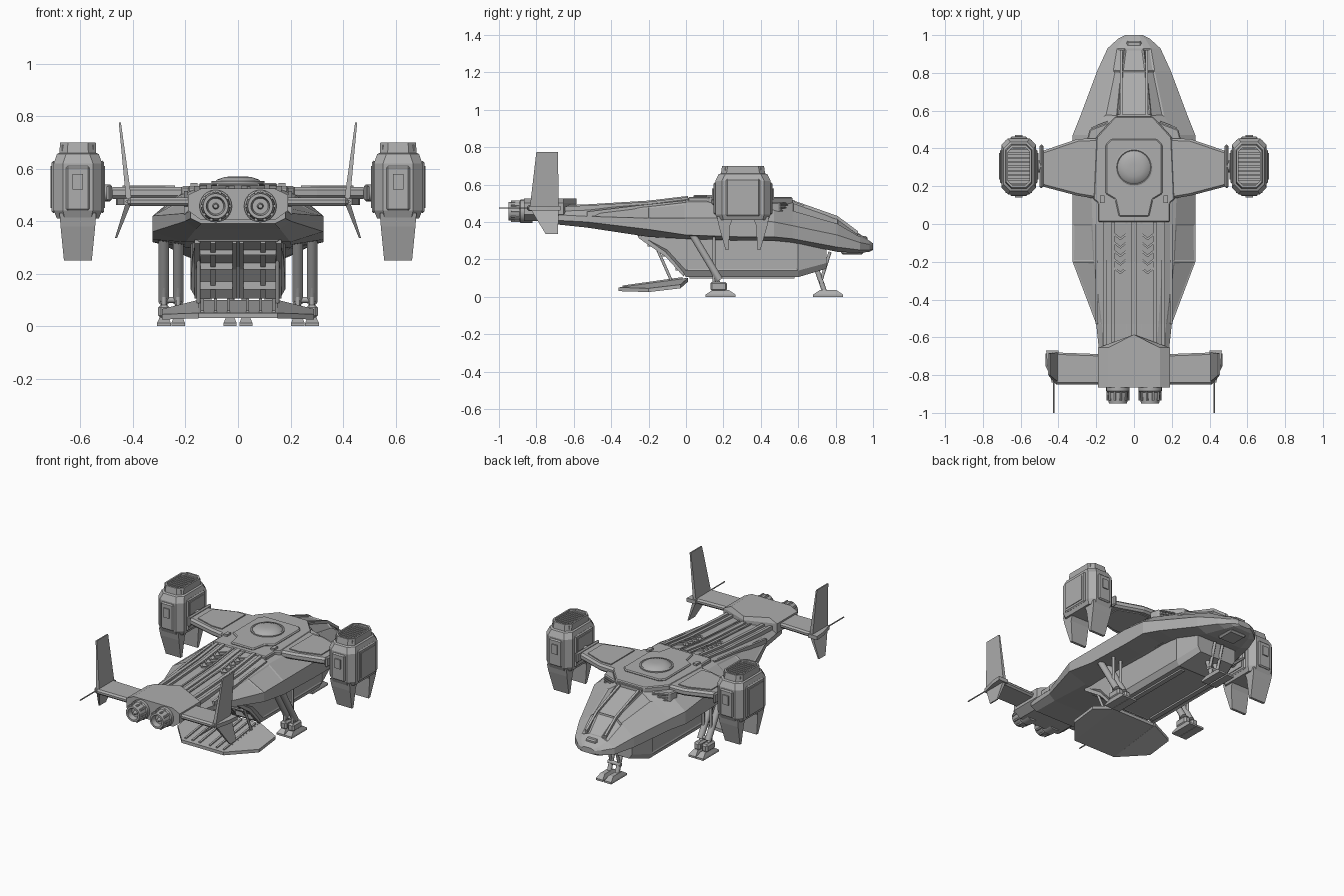
import bpy, bmesh, math
from mathutils import Vector

if "Cube" in bpy.data.objects:
    bpy.data.objects.remove(bpy.data.objects["Cube"])

GREY = (0.42, 0.42, 0.42, 1)
mat = bpy.data.materials.new("hull_grey")
mat.use_nodes = True
mat.diffuse_color = GREY
mat.node_tree.nodes["Principled BSDF"].inputs["Base Color"].default_value = GREY


def finish(name, bm, mirror=False, bevel=0, smooth=False):
    bmesh.ops.recalc_face_normals(bm, faces=bm.faces)
    mesh = bpy.data.meshes.new(name)
    bm.to_mesh(mesh)
    bm.free()
    mesh.materials.append(mat)
    ob = bpy.data.objects.new(name, mesh)
    bpy.context.collection.objects.link(ob)
    if bevel:
        mod = ob.modifiers.new("edge_bevel", "BEVEL")
        mod.width, mod.segments, mod.limit_method = bevel, 1, "ANGLE"
    if mirror:
        ob.modifiers.new("mirror", "MIRROR").use_mirror_merge = False
    if smooth:
        bpy.context.view_layer.objects.active = ob
        ob.select_set(True)
        bpy.ops.object.shade_smooth_by_angle(angle=math.radians(40))
        ob.select_set(False)
    return ob


def loft(name, rings, insets=(), **kw):
    """Skin closed rings; insets lists (ring, side, depth) panels to recess."""
    bm = bmesh.new()
    vs = [[bm.verts.new(p) for p in ring] for ring in rings]
    n = len(rings[0])
    panel = {}
    for i in range(len(vs) - 1):
        for j in range(n):
            k = (j + 1) % n
            panel[i, j] = bm.faces.new((vs[i][j], vs[i][k], vs[i + 1][k], vs[i + 1][j]))
    bm.faces.new(vs[0])
    bm.faces.new(vs[-1])
    bmesh.ops.recalc_face_normals(bm, faces=bm.faces)
    for i, j, depth in insets:
        bmesh.ops.inset_individual(bm, faces=[panel[i, j]], thickness=0.012, depth=-depth)
    return finish(name, bm, **kw)


def rect(cx, cy, z, hx, hy, cut=0):
    """Horizontal rectangle ring, with cut corners if asked."""
    if not cut:
        return [(cx + a * hx, cy + b * hy, z) for a, b in ((-1, -1), (1, -1), (1, 1), (-1, 1))]
    ring = []
    for a, b in ((-1, -1), (1, -1), (1, 1), (-1, 1)):
        pair = [(cx + a * hx, cy + b * (hy - cut), z), (cx + a * (hx - cut), cy + b * hy, z)]
        ring += pair if a * b > 0 else pair[::-1]
    return ring


def box(name, x, y, z, **kw):
    return loft(name, [rect(sum(x) / 2, sum(y) / 2, h, (x[1] - x[0]) / 2, (y[1] - y[0]) / 2)
                       for h in z], **kw)


def plan(name, pts, z0, z1, **kw):
    """Extrude a plan outline upward."""
    return loft(name, [[(x, y, z) for x, y in pts] for z in (z0, z1)], **kw)


def both(half):
    return half + [(-x, y) for x, y in reversed(half)]


def lathe(name, start, end, profile, sides=24, **kw):
    """Turn (radius, fraction along axis) points around the line start-end."""
    a, d = Vector(start), Vector(end) - Vector(start)
    q = d.to_track_quat("Z", "Y")
    rings = [[a + d * t + q @ Vector((r * math.cos(u), r * math.sin(u), 0))
              for u in (math.tau * k / sides for k in range(sides))] for r, t in profile]
    return loft(name, rings, smooth=sides > 8, **kw)


def rod(name, start, end, r, sides=10, **kw):
    return lathe(name, start, end, [(r, 0), (r, 1)], sides, **kw)


def bar(name, x0, x1, ends, h, **kw):
    """Bar along y; ends are (y, z of top)."""
    return loft(name, [[(x0, y, z - h), (x1, y, z - h), (x1, y, z), (x0, y, z)] for y, z in ends], **kw)


# Upper hull: y, top half width and height, shoulder, waist width, waist top and base, belly
SECTIONS = [
    (-.72, .11, .47, .15, .46, .18, .44, .41, .14, .39),
    (-.53, .13, .48, .17, .46, .2, .43, .4, .16, .37),
    (-.2, .15, .5, .21, .48, .325, .42, .36, .2, .32),
    (.0, .15, .525, .22, .5, .325, .42, .33, .2, .31),
    (.3, .15, .53, .23, .5, .325, .42, .32, .2, .3),
    (.47, .12, .53, .22, .48, .325, .4, .32, .19, .3),
    (.57, .09, .51, .16, .46, .285, .38, .31, .18, .29),
    (.81, .065, .425, .11, .39, .195, .33, .265, .13, .24),
    (.93, .05, .335, .09, .32, .14, .29, .25, .09, .235),
    (.98, .035, .3, .06, .295, .085, .28, .25, .06, .24),
    (1.0, .025, .285, .035, .28, .045, .275, .255, .03, .25),
]
rings = []
for y, xt, zt, xs, zs, xw, zu, zl, xb, zb in SECTIONS:
    half = [(xt, zt), (xs, zs), (xw, zu), (xw, zl), (xb, zb)]
    rings.append([(x, y, z) for x, z in both(half)])
canopy = [(i, j, .006) for i in (6, 7) for j in (0, 8, 9)]
flanks = [(i, j, .003) for i in (1, 2) for j in (1, 7)]
loft("upper_hull", rings, canopy + flanks)

# Lower cabin with sloping tail door
cabin = []
for y, w, top, mid, wb, low in ((-.26, .16, .34, .335, .15, .325), (-.1, .175, .36, .25, .16, .225),
                                (0, .18, .36, .14, .16, .105), (.6, .18, .34, .14, .16, .105),
                                (.75, .14, .3, .18, .12, .15)):
    cabin.append([(x, y, z) for x, z in both([(w, top), (w, mid), (wb, low)])])
loft("lower_cabin", cabin, [(2, 0, .004), (2, 4, .004), (2, 2, .003)])
bar("cabin_rail", .178, .19, ((0, .335), (.6, .32)), .025, mirror=True)
bar("cabin_skid", .1, .13, ((.02, .11), (.58, .11)), .012, mirror=True)

# Tail door frames and rails, laid along the slope
for x0, x1 in ((.005, .02), (.085, .105), (.145, .165)):
    bar("door_rail", x0, x1, ((-.255, .34), (-.11, .24), (-.01, .13)), .025, mirror=True)
for y, z in ((-.19, .285), (-.11, .23), (-.04, .155)):
    box("door_crossbar", (.02, .145), (y - .015, y + .01), (z - .015, z + .015), mirror=True)

# Loading ramp with drooping side flaps
bm = bmesh.new()
for pts in ([(-.15, 0, .1), (.15, 0, .1), (.15, -.36, .05), (-.15, -.36, .05)],
            [(.15, .01, .1), (.29, -.03, .065), (.29, -.2, .045), (.15, -.36, .05)],
            [(-.15, .01, .1), (-.29, -.03, .065), (-.29, -.2, .045), (-.15, -.36, .05)]):
    low = [(x, y, z - .02) for x, y, z in pts]
    a, b = [[bm.verts.new(p) for p in ring] for ring in (pts, low)]
    bm.faces.new(a)
    bm.faces.new(b)
    for j in range(4):
        bm.faces.new((a[j - 1], a[j], b[j], b[j - 1]))
finish("loading_ramp", bm)
for x in (.03, .08, .13):
    bar("ramp_tread", x, x + .012, ((-.34, .06), (-.02, .105)), .01, mirror=True)
rod("ramp_piston", (.15, -.16, .27), (.15, -.08, .09), .008, mirror=True)

# Central deck, raised plate and round hatch
plan("deck", both([(.1, .57), (.2, .46), (.215, .13), (.19, .11), (.19, .01)]), .47, .533, bevel=.006)
plan("deck_plate", both([(.12, .45), (.15, .42), (.15, .16), (.1, .13), (.08, .04)]), .53, .545, bevel=.006)
lathe("round_hatch", (0, .3, .54), (0, .3, .57),
      [(.1, 0), (.1, .4), (.092, .45), (.088, .35), (.08, .6), (.05, .95), (.02, 1)], 32)
box("deck_clamp", (.155, .18), (.11, .15), (.52, .545), mirror=True)

# Shoulder intakes with slats beside the canopy
plan("shoulder_intake", [(.13, .54), (.235, .5), (.25, .44), (.13, .44)], .42, .505, mirror=True, bevel=.006)
for k in range(4):
    h = .44 + .016 * k
    plan("intake_slat", [(.14, .545), (.225, .512), (.225, .5), (.14, .53)], h, h + .006, mirror=True)
bar("canopy_rail", .06, .075, ((.56, .52), (.81, .432), (.92, .35)), .02, mirror=True)
box("canopy_brow", (-.09, .09), (.55, .58), (.48, .518))
box("nose_sensor", (-.04, .04), (.93, .97), (.29, .325), bevel=.008)

# Spine ridges and chevron vents
for x0, x1, lift in ((0, .014, .01), (.035, .045, .006), (.1, .12, .014), (.145, .165, .008)):
    bar("spine_ridge", x0, x1, ((.01, .525 + lift), (-.2, .5 + lift), (-.53, .48 + lift), (-.66, .475 + lift)),
        .025, mirror=True)
for k in range(5):
    y, z = -.05 - .045 * k, .522 - .0056 * k
    plan("chevron_vent", [(.045, y), (.072, y - .022), (.1, y), (.1, y - .014), (.072, y - .036), (.045, y - .014)],
         z - .01, z + .006, mirror=True)
bar("side_rail", .19, .205, ((0, .515), (-.2, .495), (-.53, .455)), .03, mirror=True)

# Tail block and engines
TAIL = [(0, -.585), (.19, -.655), (.19, -.865)]
loft("tail_block", [[(x * w, y, z) for x, y in TAIL + [(-.19, -.865), (-.19, -.655)]]
                    for z, w in ((.405, .75), (.44, 1), (.5, 1), (.525, .72))])
lathe("engine", (.085, -.82, .457), (.085, -.95, .457),
      [(.062, 0), (.062, .5), (.055, .55), (.055, .65), (.048, 1), (.036, 1), (.03, .75), (.012, .75), (.008, .95)],
      mirror=True)
for k in range(10):
    u = math.tau * k / 10
    x, z = .085 + .053 * math.cos(u), .457 + .053 * math.sin(u)
    rod("engine_rib", (x, -.86, z), (x, -.935, z), .007, 6, mirror=True)

# Tail wings, bent fins and aerials
plan("tail_wing", [(.15, -.69), (.42, -.68), (.42, -.85), (.15, -.85)], .458, .49, mirror=True, bevel=.01)
loft("tail_fin", [rect(x, (a + b) / 2, z, t, (b - a) / 2) for z, a, b, x, t in
                  ((.335, -.75, -.685, .465, .004), (.475, -.835, -.68, .415, .011), (.775, -.8, -.685, .45, .004))],
     mirror=True)
plan("fin_root", [(.4, -.67), (.465, -.67), (.46, -.74), (.435, -.84), (.4, -.84)], .462, .486, mirror=True)
rod("aerial", (.425, -.78, .475), (.425, -1, .475), .004, 6, mirror=True)

# Main wings and nacelle mounts
plan("main_wing", [(.18, .455), (.3, .45), (.49, .385), (.49, .2), (.3, .15), (.18, .13)], .485, .53,
     mirror=True, bevel=.012)
plan("wing_panel", [(.24, .42), (.31, .42), (.44, .37), (.44, .22), (.31, .18), (.24, .18)], .48, .536, mirror=True)
box("wing_end_plate", (.48, .5), (.19, .42), (.475, .54), mirror=True, bevel=.008)
rod("nacelle_axle", (.49, .305, .507), (.53, .305, .507), .032, 16, mirror=True)

# Nacelles: body with recessed intake, slats, panels and lower prongs
CX, CY = .61, .305
SHAPE = ((.41, .08, .135, .03), (.44, .092, .148, .035), (.62, .092, .148, .035), (.655, .08, .13, .035),
         (.66, .07, .118, .03), (.7, .068, .112, .03), (.7, .058, .1, .025), (.665, .058, .1, .025))
loft("nacelle_body", [rect(CX, CY, z, hx, hy, c) for z, hx, hy, c in SHAPE], mirror=True)
for k in range(9):
    y = CY - .092 + .023 * k
    box("intake_blade", (CX - .06, CX + .06), (y - .005, y + .005), (.66, .69), mirror=True)
for s in (-1, 1):
    box("nacelle_side_panel", sorted((CX + s * .085, CX + s * .1)), (CY - .09, CY + .09), (.43, .63),
        mirror=True, bevel=.007)
    box("nacelle_side_inlay", sorted((CX + s * .09, CX + s * .104)), (CY - .07, CY + .07), (.45, .61), mirror=True)
    box("nacelle_end_panel", (CX - .045, CX + .045), sorted((CY + s * .14, CY + s * .158)), (.44, .61),
        mirror=True, bevel=.007)
    box("nacelle_end_latch", (CX - .02, CX + .02), sorted((CY + s * .15, CY + s * .165)), (.52, .58), mirror=True)
    loft("nacelle_prong", [rect(CX, CY + s * c, z, hx, hy) for z, c, hx, hy in
                           ((.43, .095, .07, .045), (.38, .1, .066, .03), (.25, .085, .053, .008))], mirror=True)

# Rear landing legs: paired struts, braces and split feet
for x in (.228, .282):
    rod("leg_strut", (x, .03, .34), (x, .18, .09), .02, mirror=True)
    rod("leg_piston", (x, .1, .22), (x, .195, .03), .012, mirror=True)
    rod("leg_brace", (x, .15, .33), (x, .15, .07), .009, mirror=True)
    box("leg_ankle", (x - .022, x + .022), (.13, .22), (.03, .08), mirror=True, bevel=.01)
    loft("leg_foot", [rect(x, .185, z, w, d) for z, w, d in ((0, .026, .08), (.012, .026, .08), (.035, .016, .045))],
         mirror=True)
rod("leg_crosspin", (.215, .17, .1), (.295, .17, .1), .012, mirror=True)

# Nose landing leg
rod("nose_strut", (.028, .68, .2), (.028, .74, .03), .014, mirror=True)
rod("nose_brace", (.028, .77, .24), (.028, .72, .08), .009, mirror=True)
rod("nose_crosspin", (-.045, .725, .08), (.045, .725, .08), .012)
loft("nose_foot", [rect(.03, .76, z, w, d) for z, w, d in ((0, .025, .08), (.012, .025, .08), (.035, .015, .045))],
     mirror=True)
box("chin_pod", (-.06, .06), (.83, .95), (.225, .25), bevel=.01)
